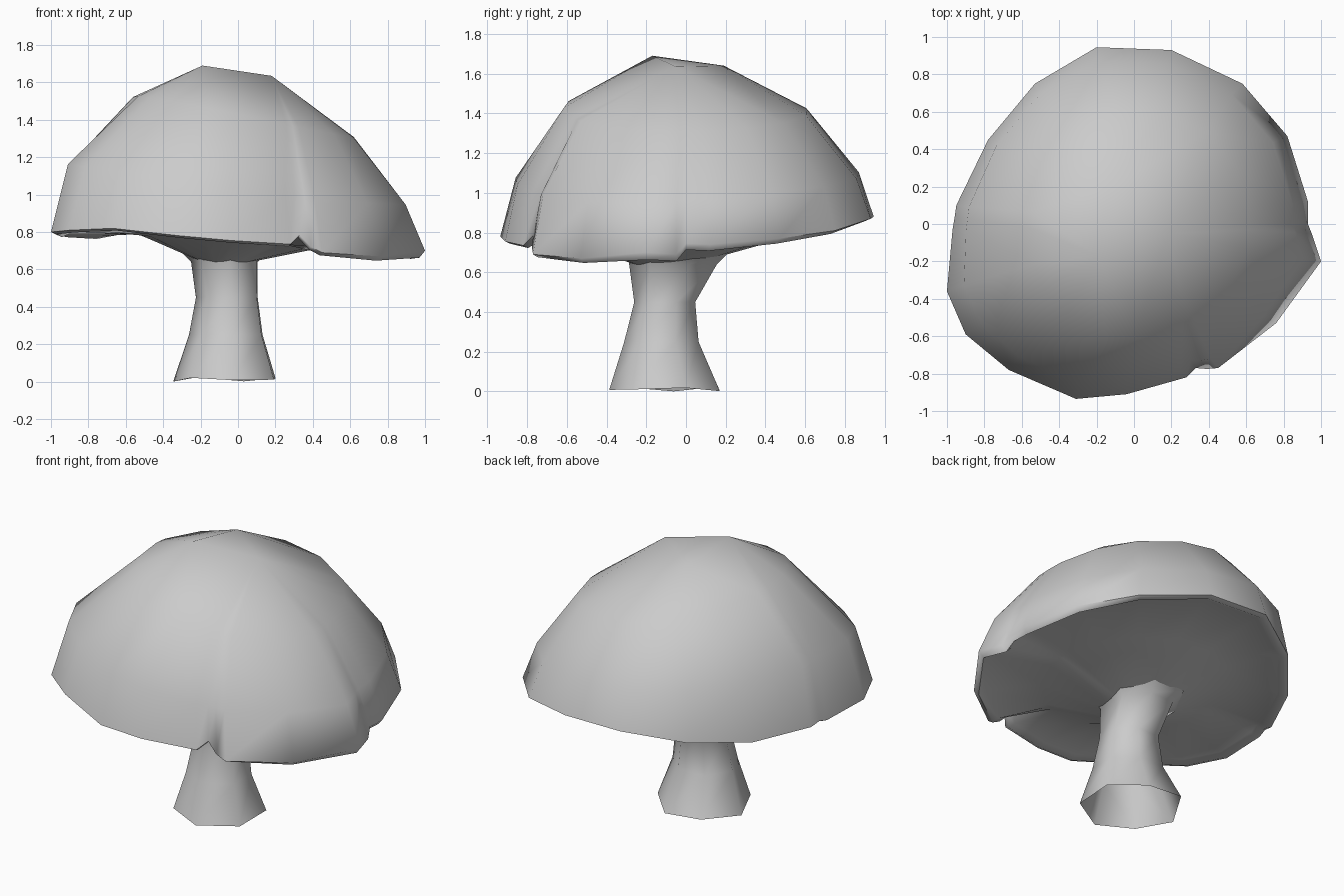
import bpy, bmesh, math

if "Cube" in bpy.data.objects:
    bpy.data.objects.remove(bpy.data.objects["Cube"])

# Cap rim outline, counter-clockwise from the left, with three small notches
RIM = [(-1, -.36, .80), (-.90, -.59, .81), (-.67, -.78, .82), (-.31, -.935, .78),
       (-.04, -.91, .755), (.28, -.82, .735), (.33, -.77, .785), (.39, -.775, .72),
       (.45, -.77, .69), (.76, -.53, .67), (1, -.20, .70), (.95, -.05, .69),
       (.93, 0, .745), (.93, .12, .74), (.82, .47, .77), (.58, .75, .81),
       (.20, .93, .87), (-.20, .945, .88), (-.53, .75, .82), (-.78, .45, .775),
       (-.95, .10, .785), (-.96, .03, .80), (-.97, -.03, .785)]
# The dome ends in a small tilted triangle
PEAK = [(-.19, -.17, 1.69), (.18, -.05, 1.635), (-.14, .19, 1.64)]


def loft(name, rings, cap_top=False):
    """Skin a list of equal-length rings into one smooth object."""
    bm = bmesh.new()
    loops = [[bm.verts.new(p) for p in r] for r in rings]
    n = len(loops[0])
    for a, b in zip(loops, loops[1:]):
        for i in range(n):
            j = (i + 1) % n
            bm.faces.new((a[i], a[j], b[j], b[i]))
    if cap_top:
        bm.faces.new(loops[-1])
    bmesh.ops.remove_doubles(bm, verts=bm.verts, dist=.0005)
    bmesh.ops.recalc_face_normals(bm, faces=bm.faces)
    me = bpy.data.meshes.new(name)
    bm.to_mesh(me)
    bm.free()
    ob = bpy.data.objects.new(name, me)
    bpy.context.collection.objects.link(ob)
    bpy.ops.object.select_all(action='DESELECT')
    ob.select_set(True)
    bpy.context.view_layer.objects.active = ob
    bpy.ops.object.shade_smooth_by_angle(angle=math.radians(65))
    return ob


def plane_ring(sx, sy, ox, oy, z, tx, ty, rounding=0, twist=0):
    """Scaled rim outline, rounded towards a circle, on a tilted plane."""
    ring = []
    for x, y, _ in RIM:
        k = 1 - rounding + rounding * .97 / math.hypot(x, y)
        px, py = x * k * sx + ox, y * k * sy + oy
        ring.append((px, py, z + tx * px + ty * py + twist * px * py))
    return ring


def nearest_peak(x, y):
    """Peak corner lying most nearly in the direction of a rim point."""
    return max(PEAK, key=lambda p: (p[0] * x + p[1] * y) / math.hypot(p[0], p[1]))


# Cap: underside cone, slim lip, rim, then the dome up to its peak
cap_rings = [
    plane_ring(.17, .22, -.065, -.03, .66, -.02, .12, rounding=1),
    plane_ring(.56, .56, 0, 0, .765, -.05, .04, rounding=.8),
    [(x * .93, y * .93, z + .005) for x, y, z in RIM],
    [(x * .97, y * .97, z - .012 - .025 * max(0, x) ** 3) for x, y, z in RIM],
    RIM,
    plane_ring(.915, .92, -.01, 0, 1.06, -.115, .03, rounding=.2, twist=.03),
    plane_ring(.61, .64, .03, 0, 1.42, -.18, -.015, rounding=.85, twist=.05),
    [nearest_peak(x, y) for x, y, _ in RIM],
]
# keep only three corners for the closing face by skipping the repeated ring
loft("mushroom_cap", cap_rings, cap_top=True)

# Stem: open seven-sided tube, (z, centre x, centre y, radius x, radius y)
STEM = [(.012, -.06, -.095, .285, .29), (.25, -.056, -.115, .205, .195),
        (.45, -.052, -.10, .172, .16), (.64, -.065, -.055, .185, .23),
        (.70, -.06, -.03, .25, .27)]
stem_rings = []
for z, cx, cy, rx, ry in STEM:
    ring = []
    for i in range(7):
        a = math.radians(45) + math.tau * (i + .5) / 7
        k = 1 - .05 * math.sin(2 * a)
        wobble = .012 * math.cos(3 * a) if z < .1 else 0
        ring.append((cx + k * rx * math.cos(a), cy + k * ry * math.sin(a), z + wobble))
    stem_rings.append(ring)
loft("mushroom_stem", stem_rings)
